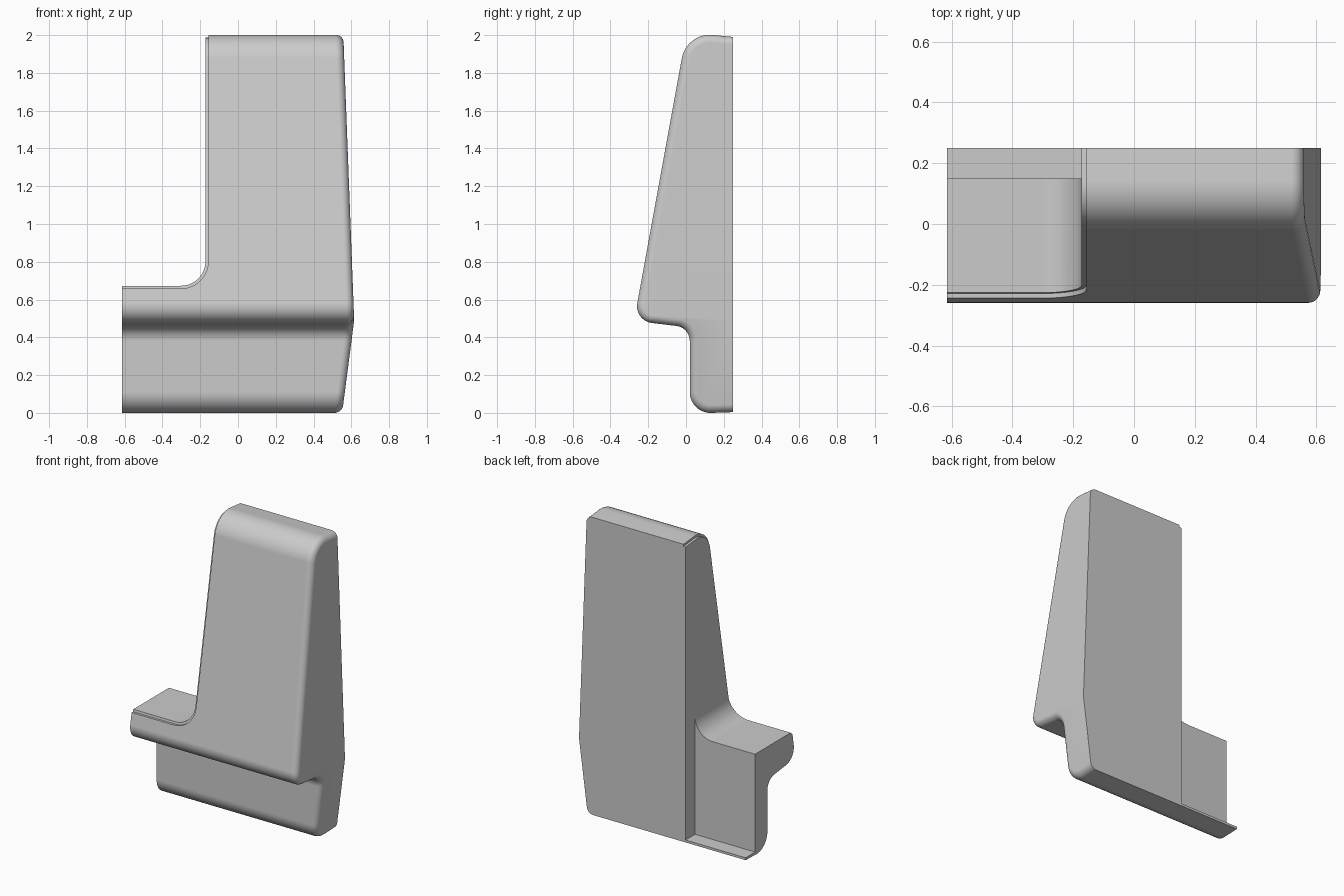
import bpy, bmesh, math
from mathutils import Vector

if "Cube" in bpy.data.objects:
    bpy.data.objects.remove(bpy.data.objects["Cube"], do_unlink=True)

BACK, LEFT, KINK = 0.25, -0.615, 0.49
EDGE = 0.04      # rounding of the right edge
STEP = 0.015     # depth of the stepped rim

grey = bpy.data.materials.new("plain grey")
grey.use_nodes = True
grey.diffuse_color = (0.6, 0.6, 0.6, 1)
grey.node_tree.nodes["Principled BSDF"].inputs["Base Color"].default_value = (0.6, 0.6, 0.6, 1)


def rounded(corners, steps=10):
    """Polyline through (a, b, radius) corners with filleted bends."""
    out = []
    for i, (a, b, r) in enumerate(corners):
        p = Vector((a, b))
        if r == 0:
            out.append(p)
            continue
        u = (Vector(corners[i - 1][:2]) - p).normalized()
        v = (Vector(corners[i + 1][:2]) - p).normalized()
        half = u.angle(v) / 2
        centre = p + (u + v).normalized() * r / math.sin(half)
        start = p + u * r / math.tan(half) - centre
        end = p + v * r / math.tan(half) - centre
        sweep = start.angle(end)
        for k in range(steps + 1):
            t = k / steps
            arc = start * math.sin((1 - t) * sweep) + end * math.sin(t * sweep)
            out.append(centre + arc / math.sin(sweep))
    return out


def inset(path, d):
    """Move an open profile inward, sliding its ends along the back."""
    out = []
    for i, p in enumerate(path):
        if i == 0 or i == len(path) - 1:
            out.append(p + Vector((0, -d if i == 0 else d)))
            continue
        e, f = (p - path[i - 1]).normalized(), (path[i + 1] - p).normalized()
        n, m = Vector((-e.y, e.x)), Vector((-f.y, f.x))
        out.append(p + (n + m) * d / (1 + n.dot(m)))
    return out


def finish(name, bm):
    bmesh.ops.recalc_face_normals(bm, faces=bm.faces)
    mesh = bpy.data.meshes.new(name)
    bm.to_mesh(mesh)
    bm.free()
    mesh.materials.append(grey)
    ob = bpy.data.objects.new(name, mesh)
    bpy.context.collection.objects.link(ob)
    return ob


def prism(name, points, place, lo, hi):
    """Closed outline extruded from lo to hi along one axis."""
    bm = bmesh.new()
    a, b = ([bm.verts.new(place(p, d)) for p in points] for d in (lo, hi))
    bm.faces.new(a)
    bm.faces.new(b)
    for i in range(len(a)):
        j = (i + 1) % len(a)
        bm.faces.new((a[i], a[j], b[j], b[i]))
    return finish(name, bm)


def activate(ob):
    bpy.ops.object.select_all(action='DESELECT')
    ob.select_set(True)
    bpy.context.view_layer.objects.active = ob


def cut(ob, cutter):
    activate(ob)
    mod = ob.modifiers.new("cut", 'BOOLEAN')
    mod.operation, mod.solver, mod.object = 'DIFFERENCE', 'EXACT', cutter
    bpy.ops.object.modifier_apply(modifier=mod.name)
    bpy.data.objects.remove(cutter, do_unlink=True)


def side_x(z):
    """Right side leans inward above and below the kink."""
    return 0.615 - (0.038 * (z - KINK) if z > KINK else 0.13 * (KINK - z))


# Side profile: sloped front, overhanging nose, lower foot
profile = rounded([(BACK, 1.99, 0), (0.003, 2.015, 0.15), (-0.275, 0.487, 0.09),
                   (0.02, 0.452, 0.08), (0.02, -0.004, 0.11), (BACK, 0.004, 0)])

# Main body, swept to a rounded right edge
bm = bmesh.new()
rings = [[bm.verts.new((LEFT, p.x, p.y)) for p in profile]]
for k in range(9):
    t = math.pi / 2 * k / 8
    loop = inset(profile, EDGE * (1 - math.cos(t)))
    rings.append([bm.verts.new((side_x(p.y) - EDGE * (1 - math.sin(t)), p.x, p.y)) for p in loop])
for a, b in zip(rings, rings[1:]):
    for i in range(len(a) - 1):
        bm.faces.new((a[i], a[i + 1], b[i + 1], b[i]))
last = rings[-1]
nose = min((i for i, v in enumerate(last) if v.co.y < -0.1), key=lambda i: abs(last[i].co.z - KINK))
heel = bm.verts.new((side_x(KINK), BACK, KINK))
bm.faces.new(rings[0])
bm.faces.new(last[:nose + 1] + [heel])
bm.faces.new(last[nose:] + [heel])
bm.faces.new([r[0] for r in rings] + [heel] + [r[-1] for r in reversed(rings)])
body = finish("armrest_body", bm)


# Corner cutters: the wide one only removes the outer skin
def corner_cutter(name, x, z, r):
    outline = rounded([(x, 3, 0), (x, z, r), (-1.2, z, 0), (-1.2, 3, 0)])
    return prism(name, outline, lambda p, d: (p.x, d, p.y), -1, 1)


core_line = inset(profile, STEP)
core_line = [Vector((0.4, core_line[0].y))] + core_line + [Vector((0.4, core_line[-1].y))]
core = prism("core", core_line, lambda p, d: (d, p.x, p.y), -1.5, 0.3)
skin = corner_cutter("skin_cutter", -0.157, 0.658, 0.145)
cut(skin, core)
cut(body, skin)
cut(body, corner_cutter("shelf_cutter", -0.172, 0.673, 0.13))

# Recess behind the shelf, leaving a thin lip at the bottom
box = [Vector(c) for c in ((-1.2, 0.02), (-0.172, 0.02), (-0.172, 1), (-1.2, 1))]
cut(body, prism("recess_cutter", box, lambda p, d: (p.x, d, p.y), 0.15, 0.6))

activate(body)
bpy.ops.object.shade_smooth_by_angle(angle=math.radians(25))
weighted = body.modifiers.new("even shading", 'WEIGHTED_NORMAL')
weighted.keep_sharp = True
